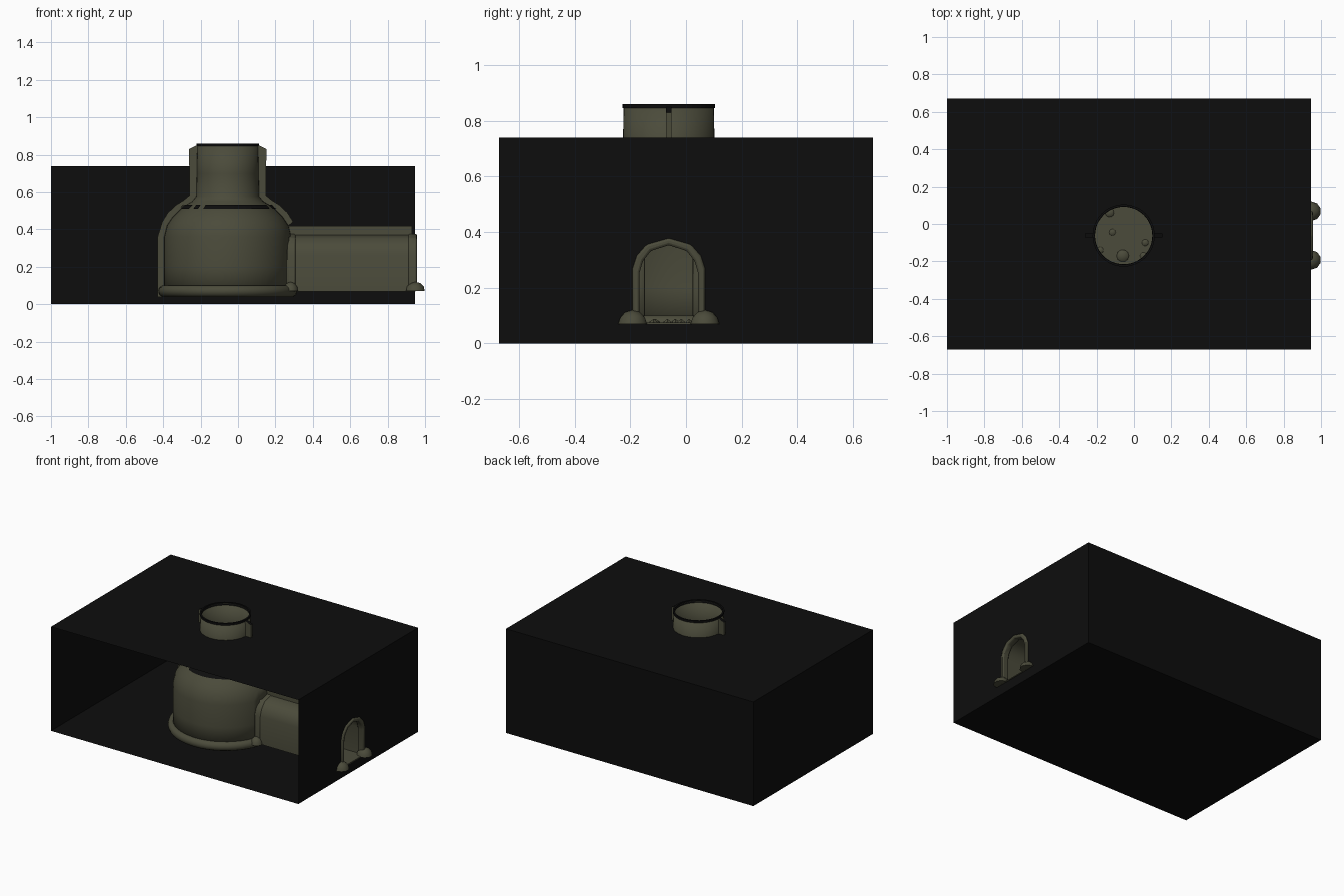
import bpy, bmesh, math, random
from mathutils import Matrix, Vector

random.seed(4)
if "Cube" in bpy.data.objects:
    bpy.data.objects.remove(bpy.data.objects["Cube"])

CX, CY = -0.055, -0.062      # chamber axis
FLOOR = 0.07
X0, X1, YH, H = -1.0, 0.945, 0.672, 0.74


def material(name, rgb):
    m = bpy.data.materials.new(name)
    m.use_nodes = True
    m.diffuse_color = (*rgb, 1)
    bsdf = m.node_tree.nodes["Principled BSDF"]
    bsdf.inputs["Base Color"].default_value = (*rgb, 1)
    bsdf.inputs["Roughness"].default_value = 0.9
    return m


EARTH = material("olive earth", (0.07, 0.07, 0.043))
BLACK = material("black", (0.004, 0.004, 0.004))


def finish(name, bm, mats, smooth=False, recalc=True):
    if recalc:
        bmesh.ops.recalc_face_normals(bm, faces=bm.faces)
    me = bpy.data.meshes.new(name)
    bm.to_mesh(me)
    bm.free()
    for m in mats:
        me.materials.append(m)
    ob = bpy.data.objects.new(name, me)
    bpy.context.collection.objects.link(ob)
    if smooth:
        bpy.ops.object.select_all(action='DESELECT')
        ob.select_set(True)
        bpy.context.view_layer.objects.active = ob
        bpy.ops.object.shade_smooth_by_angle(angle=math.radians(40))
    return ob


def lathe(profile, steps=48):
    bm = bmesh.new()
    vs = [bm.verts.new((CX + r, CY, z)) for r, z in profile]
    es = [bm.edges.new(p) for p in zip(vs, vs[1:])]
    bmesh.ops.spin(bm, geom=vs + es, cent=(CX, CY, 0), axis=(0, 0, 1),
                   angle=math.tau, steps=steps, use_merge=False)
    bmesh.ops.remove_doubles(bm, verts=bm.verts, dist=1e-4)
    return bm


def arch(inset=0.0):
    """Arch outline as (y, z), from one foot over the crown to the other."""
    half = [(0.13, 0.07), (0.13, 0.27), (0.115, 0.315), (0.08, 0.355)]
    pts = [(-y, z) for y, z in half] + [(0, 0.378)] + half[::-1]
    sy, sz = 1 - inset / 0.13, 1 - inset / 0.308
    return [(CY + y * sy, FLOOR + (z - FLOOR) * sz) for y, z in pts]


def bridge(bm, a, b, closed=False):
    n = len(a)
    for i in range(n if closed else n - 1):
        j = (i + 1) % n
        bm.faces.new((a[i], a[j], b[j], b[i]))


def wall(bm, corners, hole=None):
    """Flat wall, optionally with an opening."""
    loops = [corners] + ([hole] if hole else [])
    edges = []
    for pts in loops:
        vs = [bm.verts.new(p) for p in pts]
        edges += [bm.edges.new((vs[i - 1], vs[i])) for i in range(len(vs))]
    bmesh.ops.triangle_fill(bm, edges=edges, use_beauty=True)


# Black case, open at the front, with openings for chimney and tunnel
bm = bmesh.new()
Y0, Y1 = -YH, YH
ring = [(CX + 0.163 * math.cos(a), CY + 0.163 * math.sin(a), H)
        for a in (math.tau * i / 48 for i in range(48))]
wall(bm, [(X0, Y0, H), (X1, Y0, H), (X1, Y1, H), (X0, Y1, H)], ring)
wall(bm, [(X1, Y0, 0), (X1, Y1, 0), (X1, Y1, H), (X1, Y0, H)],
     [(X1, y, z) for y, z in arch(0.01)])
wall(bm, [(X0, Y0, 0), (X1, Y0, 0), (X1, Y1, 0), (X0, Y1, 0)])
wall(bm, [(X0, Y0, 0), (X0, Y1, 0), (X0, Y1, H), (X0, Y0, H)])
wall(bm, [(X0, Y1, 0), (X1, Y1, 0), (X1, Y1, H), (X0, Y1, H)])
bmesh.ops.remove_doubles(bm, verts=bm.verts, dist=1e-4)
finish("case", bm, [BLACK])

# Domed chamber and chimney, with a doorway left open to the tunnel
DOME = [(0.34, 0.04), (0.34, 0.2), (0.34, 0.36), (0.325, 0.42), (0.295, 0.465),
        (0.245, 0.515), (0.19, 0.548), (0.168, 0.575), (0.165, 0.7), (0.162, 0.852)]
bm = lathe(DOME)
door = []
for f in bm.faces:
    c = f.calc_center_median()
    if c.x > 0.2 and abs(c.y - CY) < 0.1 and c.z < 0.37:
        door.append(f)
bmesh.ops.delete(bm, geom=door, context='FACES')
shell = finish("chamber_shell", bm, [EARTH], True)
mod = shell.modifiers.new("thickness", 'SOLIDIFY')
mod.thickness = 0.008

# Rounded footing around the chamber
foot = [(0.34 + 0.032 * math.cos(a), 0.07 + 0.032 * math.sin(a))
        for a in (math.tau * i / 10 for i in range(11))]
finish("chamber_footing", lathe(foot), [EARTH], True)

# Chamber floor
bm = bmesh.new()
bmesh.ops.create_circle(bm, cap_ends=True, segments=48, radius=0.345,
                        matrix=Matrix.Translation((CX, CY, FLOOR)))
finish("chamber_floor", bm, [EARTH])

# Black chimney lip and broken dark band at the dome shoulder
finish("chimney_lip", lathe([(0.153, 0.842), (0.155, 0.86), (0.166, 0.86), (0.166, 0.846)]), [BLACK])
bm = lathe([(0.262, 0.508), (0.238, 0.53)])
gaps = [f for f in bm.faces if random.random() < 0.3]
bmesh.ops.delete(bm, geom=gaps, context='FACES')
finish("shoulder_band", bm, [BLACK])

# Flat seam ribs on both sides of the chamber and along the tunnel crown
OUTER = [(0.375, 0.04), (0.375, 0.2), (0.375, 0.36), (0.35, 0.44), (0.32, 0.488),
         (0.275, 0.53), (0.235, 0.555), (0.205, 0.58), (0.205, 0.7), (0.207, 0.83)]


def rib(name, inner, outer):
    bm = bmesh.new()
    loops = []
    for pts in (inner, outer):
        for y in (CY - 0.01, CY + 0.01):
            loops.append([bm.verts.new((x, y, z)) for x, z in pts])
    a, b, c, d = loops
    for p, q in ((a, b), (b, d), (d, c), (c, a)):
        bridge(bm, p, q)
    for i in (0, -1):
        bm.faces.new((a[i], b[i], d[i], c[i]))
    bmesh.ops.recalc_face_normals(bm, faces=bm.faces)
    for f in bm.faces:
        if f.calc_center_median().z > 0.8 and f.normal.z > 0.3:
            f.material_index = 1
    finish(name, bm, [EARTH, BLACK])


for name, side, start in (("right_seam_rib", -1, 0), ("left_seam_rib", 1, 3)):
    rib(name, [(CX + side * r, z) for r, z in DOME[start:]],
        [(CX + side * r, z) for r, z in OUTER[start:]])
rib("tunnel_seam_rib", [(0.27, 0.365), (0.93, 0.365)], [(0.27, 0.418), (0.93, 0.418)])


# Tunnel tube and thicker arch frames at either end
def tube(name, xa, xb, inset, thick):
    bm = bmesh.new()
    loops = [[bm.verts.new((x, y, z)) for y, z in arch(i)]
             for x, i in ((xa, inset), (xb, inset), (xb, inset + thick), (xa, inset + thick))]
    for k in range(4):
        bridge(bm, loops[k], loops[(k + 1) % 4])
    for i in (0, -1):
        bm.faces.new([lp[i] for lp in loops])
    return finish(name, bm, [EARTH], True)


tube("tunnel_wall", 0.255, 0.945, 0.004, 0.01)
for name, x in (("inner_arch_frame", 0.262), ("outer_arch_frame", 0.91)):
    ob = tube(name, x, x + 0.046, 0, 0.025)
    bev = ob.modifiers.new("soft edge", 'BEVEL')
    bev.width = 0.008
    bev.segments = 2

bm = bmesh.new()
bmesh.ops.create_cube(bm, size=1, matrix=Matrix.Translation((0.6, CY, FLOOR + 0.002))
                      @ Matrix.Diagonal((0.7, 0.25, 0.006, 1)))
finish("tunnel_floor", bm, [EARTH])


# Boulders beside the arches and pebbles on the floor
def stone(name, x, y, r, h, detail=1):
    bm = bmesh.new()
    bmesh.ops.create_icosphere(bm, subdivisions=detail, radius=1)
    for v in bm.verts:
        v.co = Vector((x + r * v.co.x, y + r * v.co.y, FLOOR + h * max(v.co.z, 0)))
    bmesh.ops.remove_doubles(bm, verts=bm.verts, dist=1e-4)
    bmesh.ops.dissolve_degenerate(bm, edges=bm.edges, dist=1e-5)
    finish(name, bm, [EARTH], True)


for side, label in ((-1, "front"), (1, "back")):
    stone(label + "_entrance_boulder", 0.948, CY + side * 0.13, 0.052, 0.05, 2)
    stone(label + "_doorway_boulder", 0.28, CY + side * 0.13, 0.042, 0.05, 2)

for i, (x, y, r) in enumerate([(-0.06, -0.17, 0.037), (-0.13, 0.06, 0.027),
                               (-0.115, -0.045, 0.02), (0.06, -0.1, 0.02),
                               (-0.18, -0.14, 0.02), (0.05, -0.17, 0.02)]):
    stone(f"pebble_{i + 1}", x, y, r, r * 0.8)
for i in range(8):
    stone(f"tunnel_pebble_{i + 1}", random.uniform(0.32, 0.9),
          CY + random.uniform(-0.09, 0.09), random.uniform(0.012, 0.022), 0.018)
